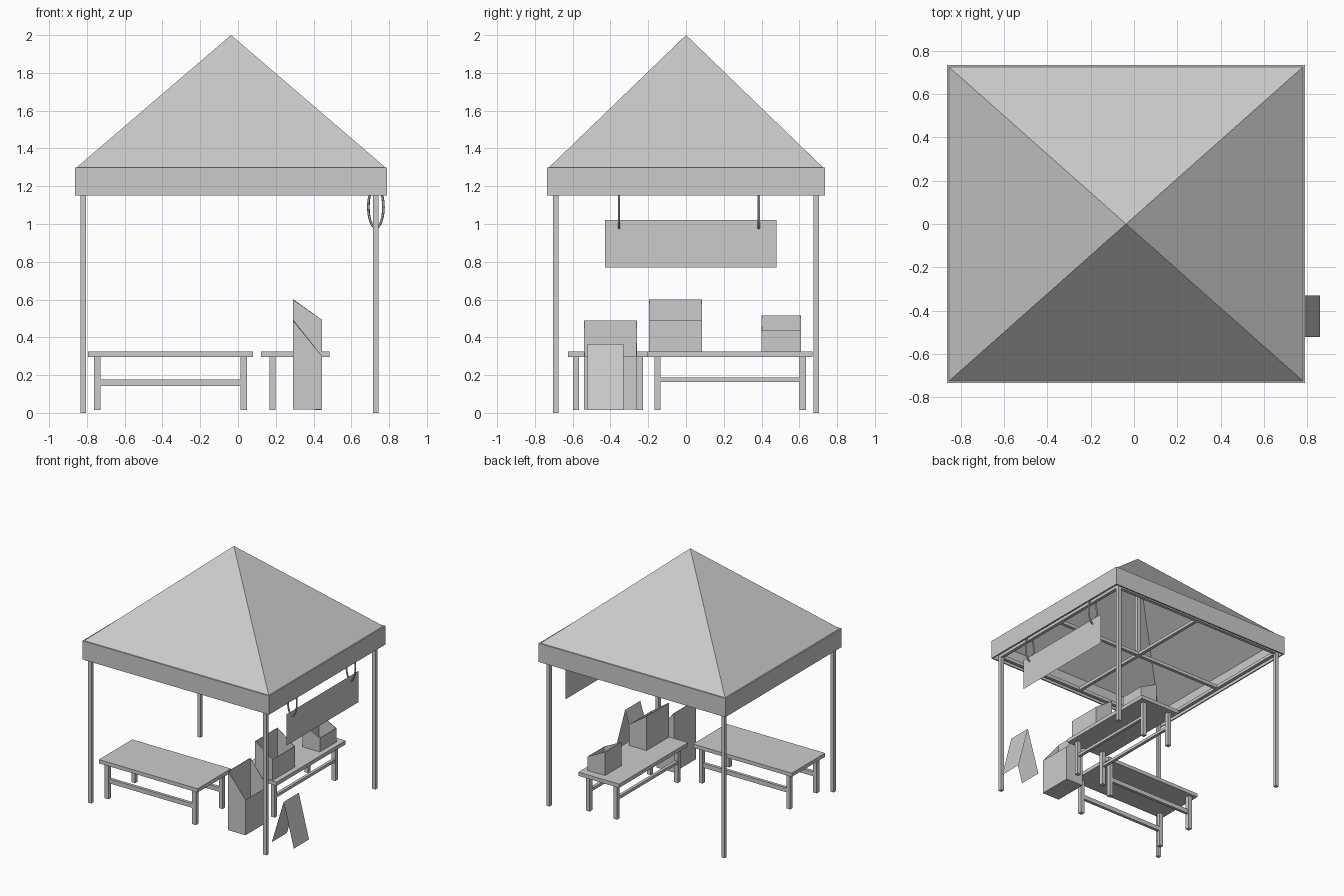
import bpy, bmesh
from math import sin, cos, tau

if "Cube" in bpy.data.objects:
    bpy.data.objects.remove(bpy.data.objects["Cube"])


def mesh_obj(name, verts, faces):
    me = bpy.data.meshes.new(name)
    me.from_pydata(verts, [], faces)
    ob = bpy.data.objects.new(name, me)
    bpy.context.collection.objects.link(ob)
    return ob


def box(name, x0, x1, y0, y1, z0, z1):
    v = [(x, y, z) for z in (z0, z1) for x, y in ((x0, y0), (x1, y0), (x1, y1), (x0, y1))]
    return mesh_obj(name, v, [(3, 2, 1, 0), (4, 5, 6, 7)] +
                    [(i, (i + 1) % 4, (i + 1) % 4 + 4, i + 4) for i in range(4)])


def bar(name, cx, cy, w, z0, z1):
    return box(name, cx - w / 2, cx + w / 2, cy - w / 2, cy + w / 2, z0, z1)


# Canopy: valance with a small lip, pyramid roof, open underneath
CX = -0.037
HX, HY = 0.827, 0.735


def ring(inset, z):
    a, b = HX - inset, HY - inset
    return [(CX - a, -b, z), (CX + a, -b, z), (CX + a, b, z), (CX - a, b, z)]


rings = [ring(0.010, 1.29), ring(0.010, 1.15), ring(0, 1.15), ring(0, 1.30), ring(0.010, 1.30)]
verts = [p for r in rings for p in r] + [(CX, 0, 2.0), (CX, 0, 1.985)]
faces = []
for i in range(4):
    j = (i + 1) % 4
    for r in range(4):
        faces.append((4 * r + i, 4 * r + j, 4 * r + 4 + j, 4 * r + 4 + i))
    faces.append((16 + i, 16 + j, 20))
    faces.append((j, i, 21))
mesh_obj("canopy", verts, faces)

# Corner poles, perimeter frame, cross beams and centre post
PX, PY = (-0.82, 0.73), (-0.69, 0.69)
for x in PX:
    for y in PY:
        bar("corner_pole", x, y, 0.028, 0, 1.18)
MX = sum(PX) / 2
for y in (PY[0], 0, PY[1]):
    box("frame_beam_long", PX[0], PX[1], y - 0.013, y + 0.013, 1.155, 1.182)
for x in (PX[0], MX, PX[1]):
    box("frame_beam_cross", x - 0.013, x + 0.013, PY[0], PY[1], 1.156, 1.181)
bar("centre_post", CX, 0, 0.028, 1.156, 1.96)


# Tables: top, four legs and two stretchers along the long side
def table(x0, x1, y0, y1, ix, iy, along_x, sz0, sz1):
    box("table_top", x0, x1, y0, y1, 0.295, 0.325)
    xs, ys = (x0 + ix, x1 - ix), (y0 + iy, y1 - iy)
    for x in xs:
        for y in ys:
            bar("table_leg", x, y, 0.033, 0.015, 0.296)
    t = 0.012
    if along_x:
        for y in ys:
            box("table_stretcher", xs[0], xs[1], y - t, y + t, sz0, sz1)
    else:
        for x in xs:
            box("table_stretcher", x - t, x + t, ys[0], ys[1], sz0, sz1)


table(-0.795, 0.08, -0.625, -0.203, 0.05, 0.042, True, 0.142, 0.177)
table(0.123, 0.485, -0.203, 0.67, 0.06, 0.052, False, 0.164, 0.187)


# Display bins: open slanted top, low side facing +x
def bin_box(name, y0, y1, z0, front, back):
    prof = [(0.29, z0), (0.445, z0), (0.445, front), (0.29, back)]
    v = [(x, y, z) for y in (y0, y1) for x, z in prof]
    ob = mesh_obj(name, v, [(0, 1, 2, 3), (7, 6, 5, 4), (0, 4, 5, 1), (1, 5, 6, 2), (3, 7, 4, 0)])
    m = ob.modifiers.new("wall", 'SOLIDIFY')
    m.thickness = 0.005
    m.offset = -1


bin_box("floor_bin", -0.54, -0.26, 0.018, 0.30, 0.49)
bin_box("table_bin_large", -0.197, 0.085, 0.326, 0.493, 0.60)
bin_box("table_bin_small", 0.40, 0.61, 0.326, 0.437, 0.515)

# Folding floor board, two thin leaves
mesh_obj("floor_board",
         [(x, y, z) for y in (-0.522, -0.33) for x, z in ((0.665, 0.015), (0.77, 0.365), (0.86, 0.015))],
         [(0, 1, 4, 3), (1, 2, 5, 4)])

# Hanging board and its two oval loops
mesh_obj("hanging_board", [(0.73, -0.43, 0.77), (0.73, 0.48, 0.77), (0.73, 0.48, 1.02), (0.73, -0.43, 1.02)],
         [(0, 1, 2, 3)])
N, M, R = 24, 6, 0.007
for yc in (-0.355, 0.385):
    v, f = [], []
    for i in range(N):
        a = tau * i / N
        for k in range(M):
            b = tau * k / M
            v.append((0.73 + (0.040 + R * cos(b)) * cos(a), yc + R * sin(b),
                      1.09 + (0.110 + R * cos(b)) * sin(a)))
            i2, k2 = (i + 1) % N, (k + 1) % M
            f.append((i * M + k, i * M + k2, i2 * M + k2, i2 * M + k))
    mesh_obj("hanging_loop", v, f)

# Consistent outward normals
for ob in bpy.context.collection.objects:
    if "bin" in ob.name or "board" in ob.name:
        continue
    bm = bmesh.new()
    bm.from_mesh(ob.data)
    bmesh.ops.recalc_face_normals(bm, faces=bm.faces)
    bm.to_mesh(ob.data)
    bm.free()
